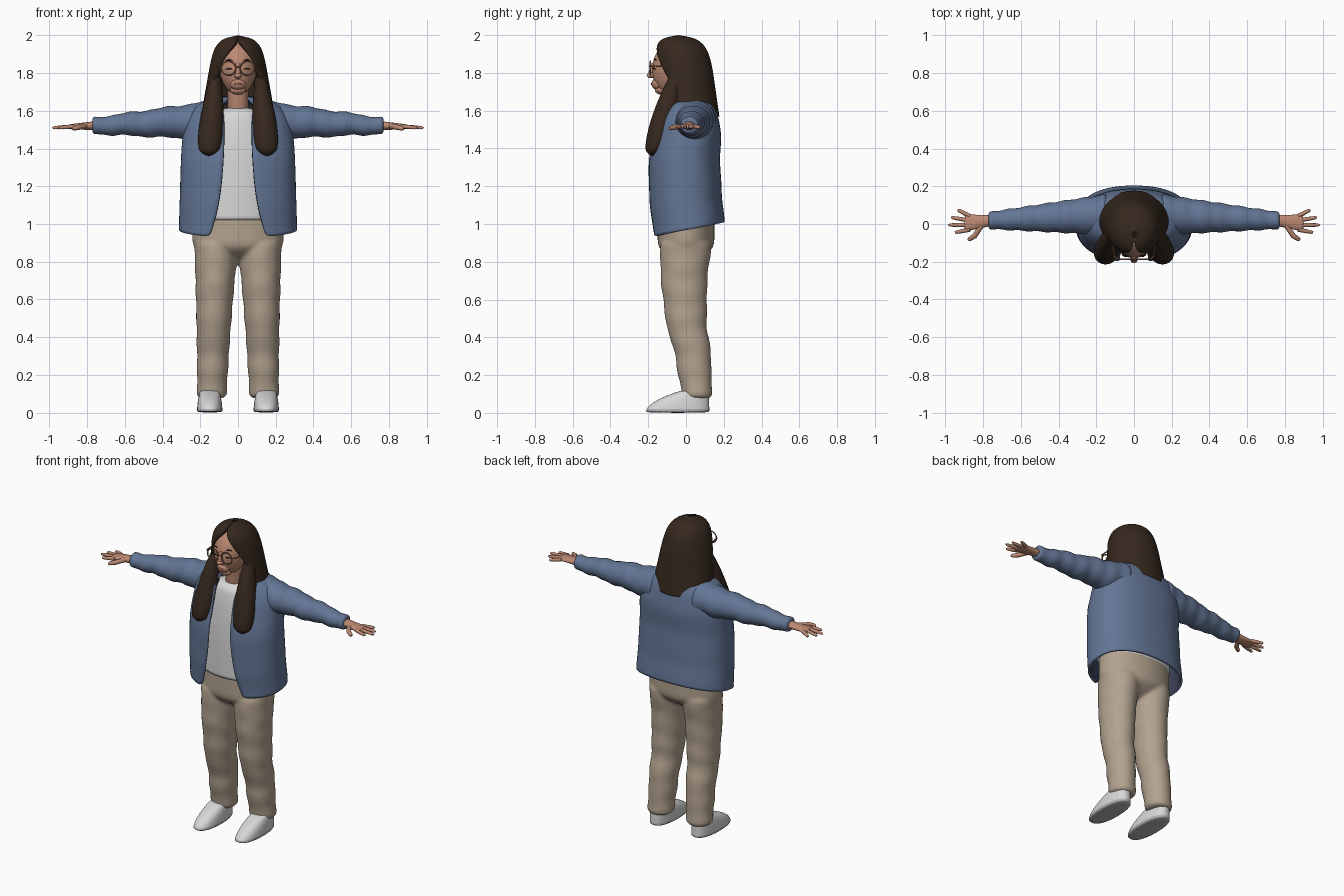
import bpy, bmesh
from math import sin, cos, pi, sqrt, copysign

if "Cube" in bpy.data.objects:
    bpy.data.objects.remove(bpy.data.objects["Cube"])

SIDES = {"left": 1, "right": -1}


def material(name, *rgb):
    mat = bpy.data.materials.new(name)
    mat.use_nodes = True
    mat.diffuse_color = (*rgb, 1)
    bsdf = mat.node_tree.nodes["Principled BSDF"]
    bsdf.inputs["Base Color"].default_value = (*rgb, 1)
    bsdf.inputs["Roughness"].default_value = 0.8
    return mat


SKIN = material("skin", .5, .25, .17)
HAIR = material("dark brown hair", .036, .021, .013)
DENIM = material("blue jacket", .125, .18, .3)
LINING = material("navy lining", .045, .055, .1)
SHIRT = material("white cloth", .68, .68, .69)
KHAKI = material("khaki trousers", .45, .365, .275)
SOLE = material("grey sole", .45, .45, .46)
FRAME = material("rose glasses frame", .3, .13, .09)
LIP = material("lips", .36, .13, .1)


def mix(start, end, t):
    return start + (end - start) * t


def dome(t, power):
    """Stays near one, then rounds off to zero at the end."""
    return sqrt(max(0, 1 - t ** power))


def arch(t, power):
    """Rises from almost zero and returns to it."""
    return max(sin(pi * t), .001) ** power


def keys(t, *values):
    """Smooth blend through evenly spaced values."""
    place = t * (len(values) - 1)
    i = min(int(place), len(values) - 2)
    f = place - i
    return mix(values[i], values[i + 1], f * f * (3 - 2 * f))


def finish(obj, levels):
    for face in obj.data.polygons:
        face.use_smooth = True
    if levels:
        sub = obj.modifiers.new("round", 'SUBSURF')
        sub.levels = sub.render_levels = levels


def loft(name, mat, low, high, shape, axis='z', steps=12, n=24, power=1, tilt=0, gap=None):
    """Sweep ellipses given by shape(t) = centre u, centre v, radius u, radius v.
    A gap rule opens the front; tilt slants the lower hem."""
    bm = bmesh.new()
    rings = []
    for i in range(steps + 1):
        t = i / steps
        cu, cv, ru, rv = shape(t)
        start = gap(t) if gap else 0
        ring = []
        for j in range(n + 1 if gap else n):
            angle = start + (pi - start) * 2 * j / n
            s, c = sin(angle), cos(angle)
            u = cu + ru * copysign(abs(s) ** power, s)
            v = cv - rv * copysign(abs(c) ** power, c)
            w = mix(low, high, t) + tilt * c * max(0, 1 - t * 2)
            ring.append(bm.verts.new((u, v, w) if axis == 'z' else (w, u, v)))
        rings.append(ring)
    for a, b in zip(rings, rings[1:]):
        for j in range(n):
            k = j + 1 if gap else (j + 1) % n
            bm.faces.new((a[j], a[k], b[k], b[j]))
    if not gap:
        bm.faces.new(rings[0][::-1])
        bm.faces.new(rings[-1])
    mesh = bpy.data.meshes.new(name)
    bm.to_mesh(mesh)
    bm.free()
    mesh.materials.append(mat)
    obj = bpy.data.objects.new(name, mesh)
    bpy.context.collection.objects.link(obj)
    finish(obj, 1)
    return obj


def mirror(obj):
    obj.modifiers.new("other side", 'MIRROR').use_mirror_merge = False


def thicken(obj, depth):
    solid = obj.modifiers.new("thickness", 'SOLIDIFY')
    solid.thickness, solid.offset = depth, -1
    return solid


def tube(name, mat, radius, points, taper=None, closed=False):
    curve = bpy.data.curves.new(name, 'CURVE')
    curve.dimensions = '3D'
    curve.bevel_depth, curve.bevel_resolution = radius, 3
    curve.use_fill_caps = True
    spline = curve.splines.new('POLY')
    spline.points.add(len(points) - 1)
    for i, (target, point) in enumerate(zip(spline.points, points)):
        target.co = (*point, 1)
        target.radius = taper[i] if taper else 1
    spline.use_cyclic_u = closed
    curve.materials.append(mat)
    obj = bpy.data.objects.new(name, curve)
    bpy.context.collection.objects.link(obj)


def blob(name, mat, location, size):
    bpy.ops.mesh.primitive_uv_sphere_add(segments=20, ring_count=12, location=location)
    obj = bpy.context.object
    obj.name, obj.scale = name, size
    obj.data.materials.append(mat)
    finish(obj, 0)


# Trousers: pelvis and two legs fused into one skin
def pelvis(t):
    swell = max(.05, sin(min(pi / 2, t * 4)))
    return 0, 0, .245 * swell, .152 * swell


trousers = loft("trousers", KHAKI, .78, 1.08, pelvis)
legs = [loft("leg", KHAKI, .07, .92, lambda t: (
    side * mix(.14, .115, t), keys(t, .06, .04, 0, -.01, 0),
    mix(.08, .12, t ** 1.5) + .003 * sin(t * 40), mix(.08, .14, t) + .003 * cos(t * 35)),
    steps=24) for side in SIDES.values()]
bpy.ops.object.select_all(action='DESELECT')
for part in [trousers, *legs]:
    part.select_set(True)
bpy.context.view_layer.objects.active = trousers
bpy.ops.object.join()
fuse = trousers.modifiers.new("fuse", 'REMESH')
fuse.mode, fuse.voxel_size, fuse.use_smooth_shade = 'VOXEL', .01, True
trousers.modifiers.new("blend", 'SMOOTH').iterations = 6

# Shoes with a grey sole and laces
for label, side in SIDES.items():
    shoe = loft(label + "_shoe", SHIRT, 0, .12, lambda t: (
        side * .15, mix(-.045, .05, t * t), mix(.068, .05, t * t), mix(.17, .07, t * t)), power=.85)
    shoe.data.materials.append(SOLE)
    for face in shoe.data.polygons:
        face.material_index = int(face.center.z < .02)
    for i in range(3):
        y, z = -.1 + i * .03, .07 + i * .01
        tube(label + "_lace", SOLE, .004,
             [(side * .15 + dx, y, z - abs(dx) / 3) for dx in (-.03, 0, .03)])

# Shirt and open jacket
loft("shirt", SHIRT, 1.01, 1.62, lambda t: (
    0, -.005 - .03 * t ** 8, .06 + .19 * dome(t, 4), .055 + .105 * dome(t, 4)), steps=24)
jacket = loft("jacket", DENIM, .97, 1.68, lambda t: (
    0, keys(t, .01, -.005, -.01, .01, .02),
    .09 + .225 * dome(t, 8) - .02 * t, .07 + .125 * dome(t, 4)),
    steps=24, n=32, power=.87, tilt=-.04,
    gap=lambda t: .2 + .25 * (1 - t) ** 4 + .3 * t ** 12)
jacket.data.materials.append(LINING)
thicken(jacket, .014).material_offset = 1


# Sleeves with soft folds, then hands
def sleeve(t):
    radius = mix(.11, .045, t) + .003 * sin(t * 40)
    return mix(.05, .018, t), mix(1.55, 1.52, t) + .004 * sin(t * 20), radius, radius * .95


mirror(loft("sleeves", DENIM, .14, .775, sleeve, axis='x', steps=32))
mirror(loft("palms", SKIN, .74, .9, lambda t: (
    mix(.02, .005, t), mix(1.522, 1.516, t), mix(.027, .046, t), mix(.026, .012, t)), axis='x'))
for label, side in SIDES.items():
    for i, (finger, reach) in enumerate(
            {"index": .95, "middle": .985, "ring": .97, "little": .935}.items()):
        tube(f"{label}_{finger}_finger", SKIN, .011, [
            (side * mix(.87, reach, t), mix(-.03 + .024 * i, -.045 + .04 * i, t), 1.518 - .008 * t)
            for t in (0, .5, .9, 1)], taper=(1, 1, .8, .4))
    tube(label + "_thumb", SKIN, .014, [
        (side * mix(.81, .88, t), mix(-.01, -.085, sqrt(t)), mix(1.52, 1.505, t))
        for t in (0, .5, .9, 1)], taper=(1, 1, .8, .4))


# Neck, head and face
def skull(t):
    swell = arch(t ** 1.1, .4)
    return 0, mix(-.1, -.05, sqrt(t)), .102 * swell, .115 * swell


loft("neck", SKIN, 1.54, 1.74, lambda t: (0, mix(-.025, -.045, t), .056, .056))
loft("head", SKIN, 1.685, 1.975, skull, steps=20)
blob("chin", SKIN, (0, -.13, 1.71), (.042, .035, .025))
blob("muzzle", SKIN, (0, -.145, 1.742), (.042, .038, .034))
blob("nose_tip", SKIN, (0, -.185, 1.787), (.02, .023, .015))
tube("nose_bridge", SKIN, .013, [(0, mix(-.17, -.19, t), mix(1.85, 1.79, t)) for t in (0, 1)])
tube("mouth", LIP, .006, [(x, -.181 + 14 * x * x, 1.742) for x in (-.027, -.012, 0, .012, .027)],
     taper=(.3, 1, 1, 1, .3))

# Eyes, brows and round glasses
for label, side in SIDES.items():
    for feature, height, depth in (("eye", 1.825, -.172), ("eyebrow", 1.872, -.166)):
        tube(f"{label}_{feature}", HAIR, .004, [
            (side * (.048 + dx), depth + abs(dx) / 5 + dx / 3, height - abs(dx) / 4)
            for dx in (-.018, 0, .018)], taper=(.5, 1, .5))
    turns = [i * pi / 14 for i in range(28)]
    tube(label + "_rim", FRAME, .004, [
        (side * .05 + .038 * cos(a), -.188, 1.826 + .037 * sin(a)) for a in turns], closed=True)
    tube(label + "_temple", FRAME, .004, [
        (side * .087, -.187, 1.835), (side * .105, -.17, 1.837), (side * .115, -.05, 1.83)])
tube("glasses_bridge", FRAME, .004, [(x, -.192 + abs(x) / 4, 1.835) for x in (-.014, 0, .014)])

# Long hair: a parted cap flowing down the back and two front locks
cap = loft("hair", HAIR, 1.6, 2, lambda t: (
    0, mix(.025, -.04, t), mix(.19, .12, t) * dome(t, 10) + .002, .15 * dome(t, 8) + .002),
    steps=32, n=32, tilt=.03, gap=lambda t: 1.1 * (1 - t * t))
thicken(cap, .03)


def lock(t):
    swell = arch(sqrt(t), .7) + .1 * (1 - t)
    return side * mix(.155, .11, t), mix(-.18, -.02, t), .062 * swell, mix(.048, .09, t) * swell


for label, side in SIDES.items():
    loft(label + "_front_lock", HAIR, 1.36, 1.88, lock, steps=24)
